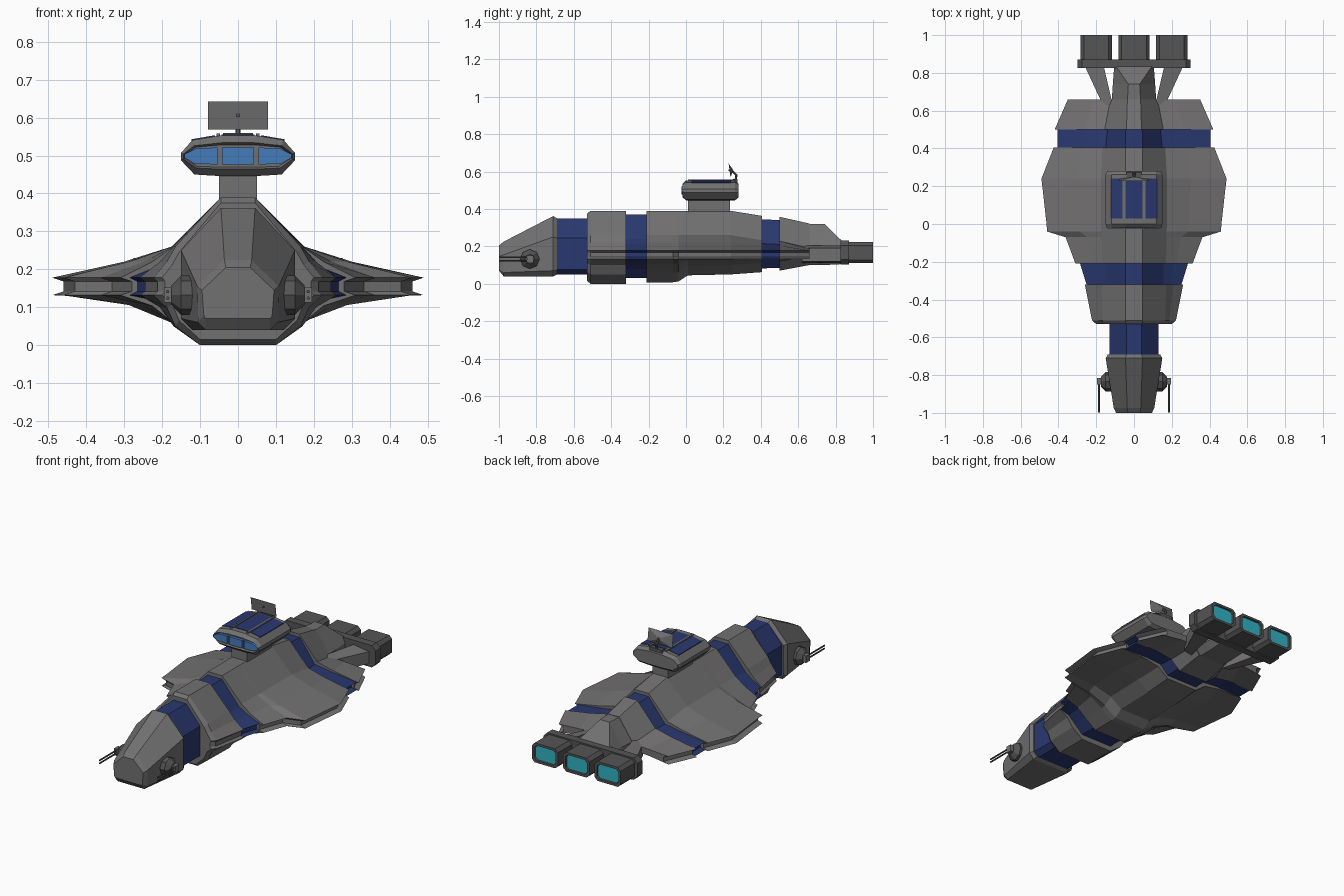
import bpy, bmesh, math
from mathutils import Vector

if "Cube" in bpy.data.objects:
    bpy.data.objects.remove(bpy.data.objects["Cube"])


def mat(name, rgb):
    m = bpy.data.materials.new(name)
    m.diffuse_color = (*rgb, 1)
    m.use_nodes = True
    m.node_tree.nodes["Principled BSDF"].inputs["Base Color"].default_value = m.diffuse_color
    return m


HULL = mat("hull_grey", (0.17, 0.165, 0.165))
DARK = mat("engine_grey", (0.09, 0.09, 0.09))
BLUE = mat("navy", (0.022, 0.04, 0.16))
GLASS = mat("window_blue", (0.06, 0.2, 0.5))
GLOW = mat("engine_glow", (0.03, 0.45, 0.55))


def loft(name, rings, m=HULL, caps=True):
    """Skin a list of equal-length rings of 3D points."""
    bm = bmesh.new()
    vs = [[bm.verts.new(p) for p in r] for r in rings]
    n = len(vs[0])
    for a, b in zip(vs, vs[1:]):
        for i in range(n):
            j = (i + 1) % n
            bm.faces.new((a[i], a[j], b[j], b[i]))
    if caps:
        bm.faces.new(vs[0])
        bm.faces.new(vs[-1])
    bmesh.ops.recalc_face_normals(bm, faces=bm.faces)
    me = bpy.data.meshes.new(name)
    bm.to_mesh(me)
    bm.free()
    ob = bpy.data.objects.new(name, me)
    bpy.context.collection.objects.link(ob)
    me.materials.append(m)
    return ob


def sym(y, half):
    """Full ring at y from right-half (x, z) points, top to bottom."""
    return [(x, y, z) for x, z in half] + [(-x, y, z) for x, z in reversed(half)]


def hull(y, w, zt, zb, sx, g=0.03, tw=0.045):
    """Hull cross-section with a grooved edge between upper and lower plates."""
    sz = zt - 0.13
    mx = sx + (w - sx) * 0.4
    return sym(y, [(tw, zt), (sx, sz), (mx, (sz + 0.18) / 2), (w, 0.178), (w - g, 0.168),
                   (w - g, 0.142), (w, 0.132), (mx, (zb + 0.2) / 2), (sx, zb + 0.05),
                   (tw + 0.055, zb)])


def octagon(cx, y, cz, hw, hh, c):
    return [(cx + sx, y, cz + sz) for sx, sz in
            [(hw - c, hh), (hw, hh - c), (hw, c - hh), (hw - c, -hh),
             (c - hw, -hh), (-hw, c - hh), (-hw, hh - c), (c - hw, hh)]]


def box(name, x0, x1, y0, y1, z0, z1, m=HULL):
    return loft(name, [[(x0, y, z0), (x1, y, z0), (x1, y, z1), (x0, y, z1)] for y in (y0, y1)], m)


def rod(name, p, q, r, n=6, m=DARK, r2=None):
    p, q = Vector(p), Vector(q)
    rot = (q - p).to_track_quat('Z', 'Y')
    return loft(name, [[c + rot @ Vector((s * math.cos(2 * math.pi * i / n),
                                          s * math.sin(2 * math.pi * i / n), 0))
                        for i in range(n)] for c, s in ((p, r), (q, r if r2 is None else r2))], m)


# Nose and first navy collar
loft("nose", [sym(-1, [(.032, .205), (.095, .145), (.09, .078), (.085, .07)]),
              sym(-.975, [(.036, .225), (.107, .155), (.105, .06), (.085, .04)]),
              sym(-.71, [(.045, .362), (.15, .25), (.15, .07), (.12, .04)]),
              sym(-.69, [(.04, .35), (.138, .245), (.138, .072), (.11, .05)])])
loft("front_collar", [sym(y, [(.04, .35), (.13, .245), (.13, .075), (.1, .05)])
                      for y in (-.69, -.52)], BLUE)

# Grey and navy hull rings
loft("forward_hull", [hull(-.53, .2, .375, .015, .155, .008), hull(-.51, .222, .39, 0, .165, .01),
                      hull(-.32, .26, .39, 0, .17, .015)])
loft("middle_collar", [hull(-.325, .25, .37, .03, .155, .02), hull(-.205, .287, .37, .03, .155, .02)], BLUE)
loft("main_hull", [hull(-.21, .31, .39, .008, .17), hull(-.07, .362, .39, .008, .172),
                   hull(-.04, .46, .39, .012, .173), hull(.01, .464, .39, .045, .174),
                   hull(.24, .49, .39, .05, .175), hull(.405, .425, .363, .062, .165)])
loft("rear_collar", [hull(.4, .405, .345, .082, .15), hull(.505, .405, .34, .085, .14)], BLUE)
loft("rear_hull", [hull(.5, .42, .358, .07, .155, .03, .04), hull(.66, .35, .322, .1, .125, .03, .035)])

# Tail and engine block
loft("tail", [sym(.65, [(.035, .32), (.118, .2), (.115, .14), (.08, .1)]),
              sym(.74, [(.03, .32), (.112, .2), (.11, .14), (.08, .1)]),
              sym(.835, [(.095, .228), (.105, .2), (.105, .14), (.08, .105)])])
for s in (-1, 1):
    loft("engine_strut", [[(s * x, y, z) for x, z in ((a, .11), (b, .12), (b, .19), (a, .205))]
                          for y, a, b in ((.62, .11, .16), (.835, .16, .26))])
loft("engine_crossbar", [octagon(0, y, .167, .3, .063, .025) for y in (.826, .872)], DARK)
for cx in (-.2, 0, .2):
    loft("engine", [octagon(cx, .86, .166, .083, .056, .018), octagon(cx, 1, .166, .083, .056, .018),
                    octagon(cx, 1, .166, .068, .043, .014), octagon(cx, .988, .166, .066, .041, .014)], DARK)
    loft("engine_glow", [octagon(cx, y, .166, .066, .041, .014) for y in (.985, .991)], GLOW)

# Bridge tower
box("bridge_neck", -.05, .05, .01, .235, .36, .46)


def deck(y, k=1.0, kz=1.0):
    pts = [(.045, .553), (.12, .541), (.15, .507), (.15, .487), (.115, .45), (.05, .446)]
    return sym(y, [(x * k, .498 + (z - .498) * kz) for x, z in pts])


loft("bridge", [deck(-.008, .93, .55), deck(-.02, .96, .65), deck(0, 1, 1), deck(.262, 1, 1),
                deck(.28, .95, .7)])
loft("centre_window", [[(-.042, y, .476), (.042, y, .476), (.042, y, .521), (-.042, y, .521)]
                       for y in (-.023, -.005)], GLASS)
for s in (-1, 1):
    loft("side_window", [[(s * x, y, z) for x, z in ((.054, .476), (.115, .479), (.141, .494),
                                                     (.141, .503), (.11, .519), (.054, .521))]
                         for y in (-.023, -.005)], GLASS)
    loft("roof_panel", [[(s * x, y, z) for x, z in ((.06, .54), (.122, .53), (.122, .543), (.06, .5535))]
                        for y in (.03, .24)], BLUE)
    loft("roof_rib", [[(s * x, y, z) for x, z in ((.047, .54), (.057, .54), (.057, .558), (.047, .558))]
                      for y in (.01, .26)])
box("roof_panel", -.044, .044, .03, .24, .54, .5555, BLUE)

# Radar: mast, bent arm and shallow pyramid dish
box("radar_base", -.04, .04, .25, .275, .54, .56, DARK)
rod("radar_mast", (0, .265, .55), (0, .27, .585), .007)
rod("radar_arm", (0, .27, .58), (0, .245, .606), .007)
rod("radar_feed", (0, .25, .605), (0, .228, .607), .006)
dish = loft("radar_dish", [[(x, y, z) for x, z, y in ((-w, .606 - h, yb), (w, .606 - h, yb),
                                                      (w, .606 + h, yt), (-w, .606 + h, yt))]
                           for w, h, yb, yt in ((.079, .037, .238, .228), (.008, .006, .25, .25))])
sol = dish.modifiers.new("thickness", 'SOLIDIFY')
sol.thickness = 0.002

# Side gun turrets with twin barrels
for s in (-1, 1):
    rod("turret_base", (s * .11, -.835, .132), (s * .15, -.835, .132), .052, 8)
    rod("turret_dome", (s * .15, -.835, .132), (s * .175, -.835, .132), .052, 8, DARK, .026)
    box("gun_mount", s * .172, s * .195, -.85, -.815, .112, .152)
    for z in (.124, .141):
        rod("gun_barrel", (s * .185, -.84, z), (s * .185, -.998, z), .0045)
